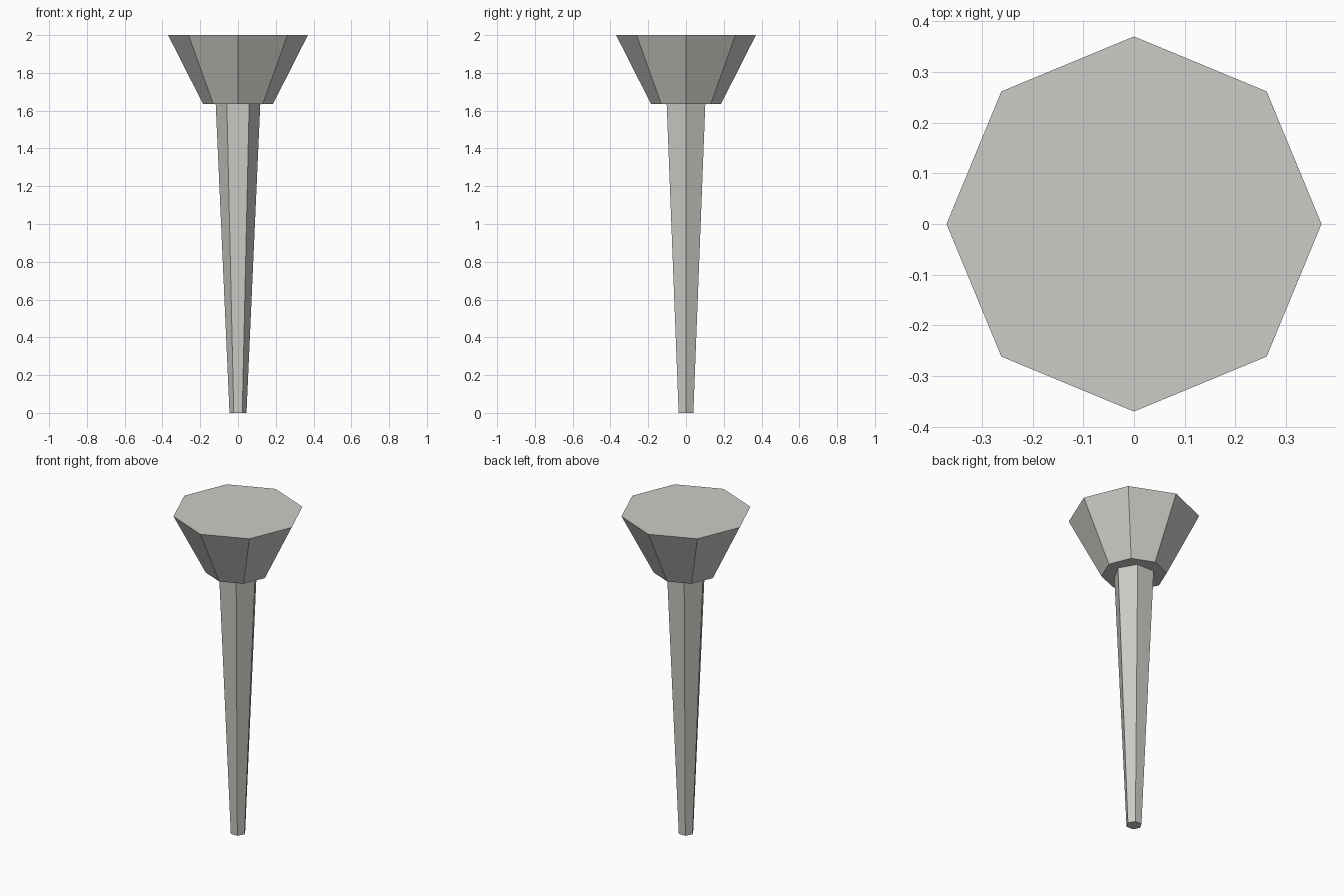
import bpy
import bmesh
from math import pi
from mathutils import Matrix

cube = bpy.data.objects.get("Cube")
if cube:
    bpy.data.objects.remove(cube, do_unlink=True)


def make_material(name, rgb):
    mat = bpy.data.materials.new(name)
    mat.use_nodes = True
    colour = (*rgb, 1.0)
    mat.diffuse_color = colour
    mat.node_tree.nodes["Principled BSDF"].inputs["Base Color"].default_value = colour
    return mat


def tapered_prism(name, sides, r_bottom, r_top, z_bottom, z_top, mat):
    """Flat-shaded, capped cone section with a corner on the x axis."""
    bm = bmesh.new()
    rings = []
    for radius, z in ((r_bottom, z_bottom), (r_top, z_top)):
        ring = []
        for i in range(sides):
            turn = Matrix.Rotation(2 * pi * i / sides, 4, "Z")
            ring.append(bm.verts.new(turn @ Matrix.Translation((radius, 0, z)).translation))
        rings.append(ring)
    low, high = rings
    bm.faces.new(low[::-1])
    bm.faces.new(high)
    for i in range(sides):
        j = (i + 1) % sides
        bm.faces.new((low[i], low[j], high[j], high[i]))
    mesh = bpy.data.meshes.new(name)
    bm.to_mesh(mesh)
    bm.free()
    mesh.materials.append(mat)
    obj = bpy.data.objects.new(name, mesh)
    bpy.context.collection.objects.link(obj)
    return obj


metal = make_material("light_grey_metal", (0.6, 0.6, 0.57))

# Slim six-sided shank, narrowing to a blunt tip
tapered_prism("shank", 6, 0.045, 0.118, 0.0, 1.635, metal)

# Flared eight-sided head with a flat top
tapered_prism("head", 8, 0.185, 0.37, 1.635, 2.0, metal)
